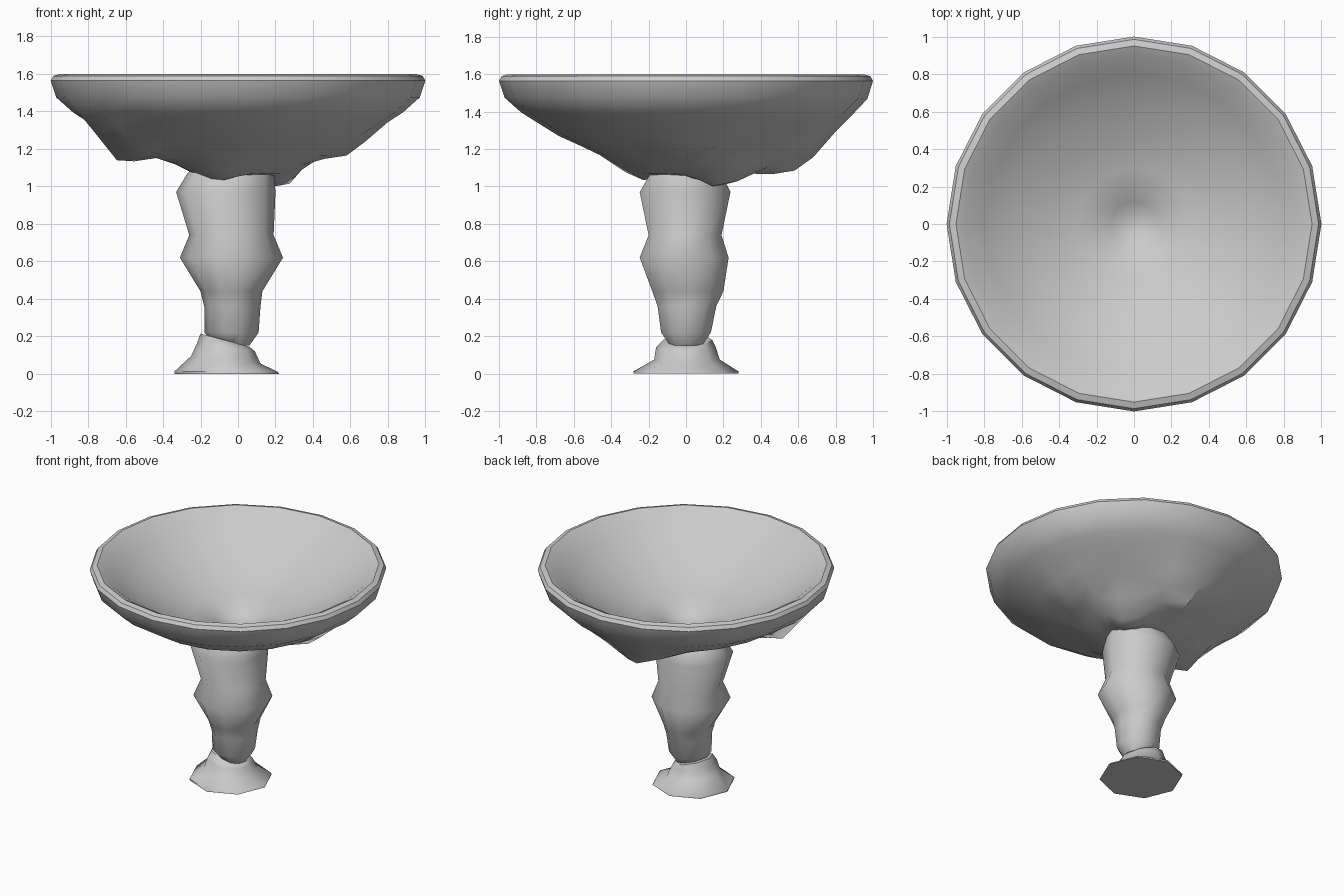
import bpy, bmesh
from math import sin, cos, pi, exp, radians

if "Cube" in bpy.data.objects:
    bpy.data.objects.remove(bpy.data.objects["Cube"])


def loft(name, rings, angle):
    """Skin a list of equal-length point rings, capping both ends."""
    bm = bmesh.new()
    loops = [[bm.verts.new(p) for p in ring] for ring in rings]
    n = len(loops[0])
    for a, b in zip(loops, loops[1:]):
        for i in range(n):
            j = (i + 1) % n
            bm.faces.new((a[i], a[j], b[j], b[i]))
    bm.faces.new(loops[0][::-1])
    bm.faces.new(loops[-1])
    bmesh.ops.recalc_face_normals(bm, faces=bm.faces[:])
    me = bpy.data.meshes.new(name)
    bm.to_mesh(me)
    bm.free()
    ob = bpy.data.objects.new(name, me)
    bpy.context.collection.objects.link(ob)
    bpy.ops.object.select_all(action='DESELECT')
    ob.select_set(True)
    bpy.context.view_layer.objects.active = ob
    bpy.ops.object.shade_smooth_by_angle(angle=radians(angle))
    return ob


def oval(z, x0, x1, y0, y1, n, turn=0.0, wave=0.0):
    """Ring fitted between left/right and front/back limits, with uneven height."""
    pts = []
    for i in range(n):
        a = 2 * pi * i / n + turn
        pts.append(((x0 + x1) / 2 + (x1 - x0) / 2 * cos(a),
                    (y0 + y1) / 2 + (y1 - y0) / 2 * sin(a),
                    z + wave * cos(a - pi)))
    return pts


# Bowl: rough outside with hanging lumps, clean turned inside
lumps = [(-0.62, -0.26, -0.15, 0.15), (0.0, 0.58, -0.14, 0.22),
         (0.25, 0.22, -0.11, 0.14), (0.58, 0.0, -0.06, 0.12),
         (-0.12, -0.28, -0.05, 0.12)]
outside = [(0.15, 1.06), (0.24, 1.07), (0.34, 1.12), (0.46, 1.17), (0.58, 1.225),
           (0.68, 1.27), (0.80, 1.345), (0.88, 1.395), (0.97, 1.475)]
inside = [(1.0, 1.565), (0.985, 1.59), (0.95, 1.60), (0.90, 1.575), (0.80, 1.495),
          (0.65, 1.40), (0.45, 1.30), (0.30, 1.245), (0.20, 1.22),
          (0.12, 1.17), (0.04, 1.14)]
rings = []
for k, (r, z) in enumerate(outside + inside):
    ring = []
    for i in range(20):
        a = 2 * pi * i / 20
        x, y = r * cos(a), r * sin(a)
        drop = 0
        if k < len(outside):
            drop = sum(d * exp(-((x - cx) ** 2 + (y - cy) ** 2) / w ** 2)
                       for cx, cy, d, w in lumps)
        ring.append((x, y, z + drop))
    rings.append(ring)
loft("bowl", rings, 40)

# Stem: knobbly column, each row = height, left, right, front, back
stem = [(0.15, -0.10, 0.06, -0.09, 0.09), (0.22, -0.18, 0.11, -0.14, 0.14),
        (0.36, -0.18, 0.12, -0.16, 0.17), (0.44, -0.20, 0.13, -0.19, 0.21),
        (0.62, -0.31, 0.24, -0.26, 0.24), (0.74, -0.26, 0.19, -0.21, 0.20),
        (0.97, -0.33, 0.20, -0.26, 0.25), (1.07, -0.27, 0.19, -0.20, 0.20),
        (1.12, -0.22, 0.16, -0.16, 0.16)]
loft("stem", [oval(*s, 10) for s in stem], 50)

# Foot: flared octagonal base, collar higher on the left
foot = [(0.0, -0.34, 0.22, -0.28, 0.28, 0.0), (0.012, -0.34, 0.21, -0.28, 0.28, 0.0),
        (0.075, -0.25, 0.12, -0.17, 0.18, 0.02), (0.14, -0.22, 0.09, -0.16, 0.16, 0.02),
        (0.18, -0.20, 0.06, -0.12, 0.14, 0.035)]
loft("foot", [oval(*f[:5], 8, 0, f[5]) for f in foot], 50)
